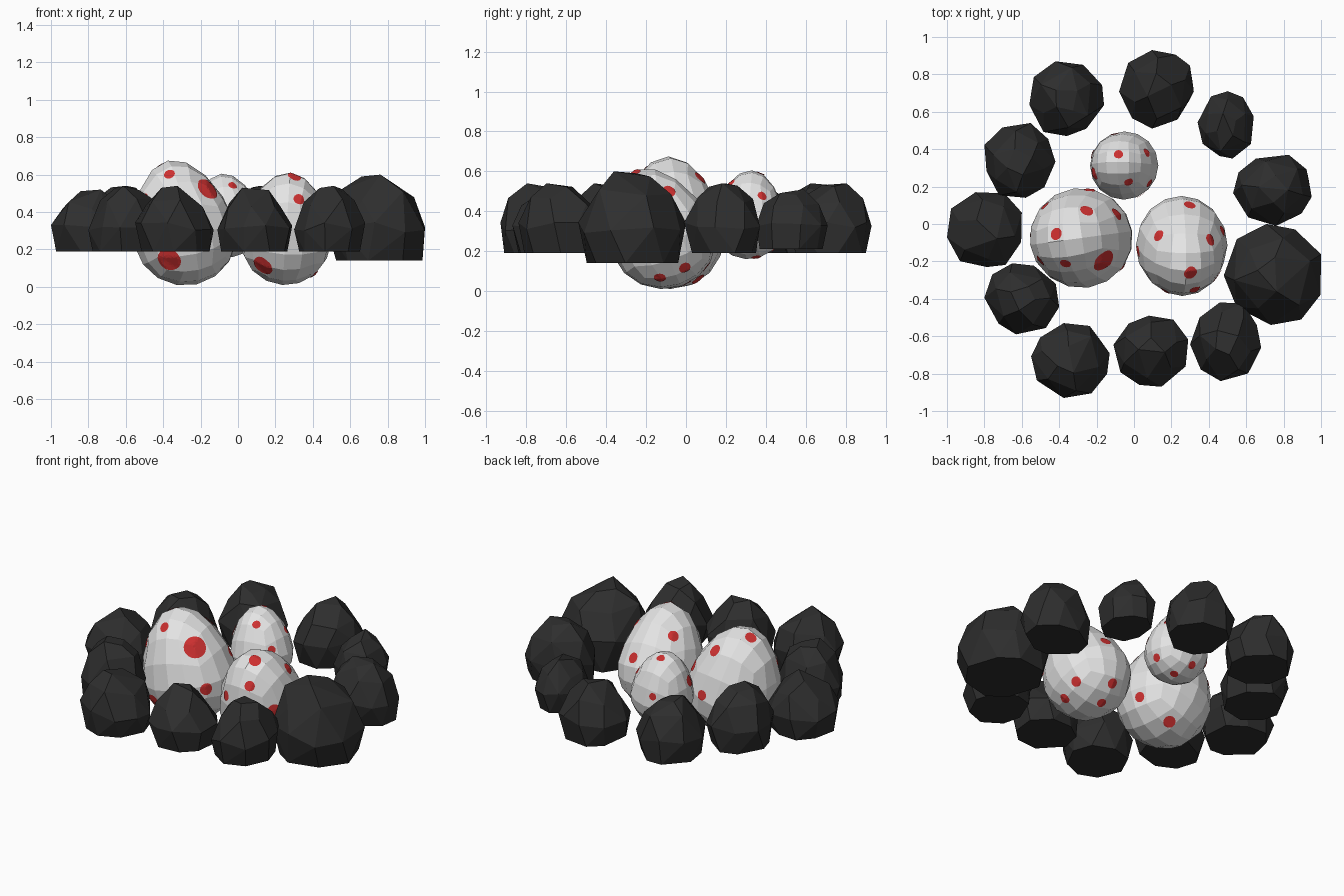
import bpy, bmesh, math, random
from mathutils import Vector, Euler
from mathutils.bvhtree import BVHTree

random.seed(11)
if "Cube" in bpy.data.objects:
    bpy.data.objects.remove(bpy.data.objects["Cube"], do_unlink=True)


def material(name, r, g, b):
    mat = bpy.data.materials.new(name)
    mat.use_nodes = True
    mat.diffuse_color = (r, g, b, 1)
    shader = mat.node_tree.nodes["Principled BSDF"]
    shader.inputs["Base Color"].default_value = (r, g, b, 1)
    shader.inputs["Roughness"].default_value = 0.8
    return mat


SHELL = material("shell white", 0.78, 0.78, 0.78)
RED = material("spot red", 0.62, 0.03, 0.03)
STONE = material("stone charcoal", 0.027, 0.027, 0.027)


def finish(bm, name, mat):
    mesh = bpy.data.meshes.new(name)
    bm.to_mesh(mesh)
    bm.free()
    mesh.materials.append(mat)
    obj = bpy.data.objects.new(name, mesh)
    bpy.context.collection.objects.link(obj)
    return obj


def fit(bm, low, high):
    """Stretch the mesh to fill the box between two corners."""
    for i in range(3):
        values = [v.co[i] for v in bm.verts]
        start, size = min(values), max(values) - min(values)
        for v in bm.verts:
            v.co[i] = low[i] + (v.co[i] - start) / size * (high[i] - low[i])


# Stones: faceted hulls with a flat base, widest a little above the ground
RINGS = ((0, 0.88, 8), (0.4, 1, 9), (0.78, 0.76, 6), (1, 0.36, 4))


def stone(name, x, y, half_x, half_y, bottom, top):
    bm = bmesh.new()
    for height, radius, count in RINGS:
        phase = random.uniform(0, math.tau)
        for i in range(count):
            a = phase + (i + random.uniform(-0.2, 0.2)) * math.tau / count
            r = radius * random.uniform(0.93, 1.05)
            z = height + (random.uniform(-0.07, 0.07) if height else 0)
            bm.verts.new((r * math.cos(a), r * math.sin(a), z))
    hull = bmesh.ops.convex_hull(bm, input=bm.verts)
    loose = {g for g in hull["geom_interior"] + hull["geom_unused"]
             if isinstance(g, bmesh.types.BMVert)}
    bmesh.ops.delete(bm, geom=list(loose), context="VERTS")
    bmesh.ops.dissolve_limit(bm, angle_limit=math.radians(11),
                             verts=bm.verts, edges=bm.edges)
    fit(bm, (x - half_x, y - half_y, bottom), (x + half_x, y + half_y, top))
    bmesh.ops.recalc_face_normals(bm, faces=bm.faces)
    finish(bm, name, STONE)


STONES = (
    (-0.36, 0.67, 0.2, 0.2, 0.19, 0.54),
    (0.12, 0.72, 0.2, 0.21, 0.19, 0.54),
    (0.49, 0.53, 0.15, 0.18, 0.21, 0.51),
    (0.74, 0.18, 0.21, 0.19, 0.19, 0.54),
    (0.74, -0.27, 0.26, 0.27, 0.14, 0.6),
    (0.49, -0.63, 0.19, 0.21, 0.19, 0.54),
    (0.09, -0.68, 0.2, 0.19, 0.19, 0.53),
    (-0.34, -0.73, 0.21, 0.2, 0.19, 0.54),
    (-0.6, -0.4, 0.2, 0.19, 0.19, 0.54),
    (-0.8, -0.03, 0.2, 0.2, 0.19, 0.52),
    (-0.61, 0.34, 0.19, 0.2, 0.19, 0.54),
)
for number, values in enumerate(STONES, 1):
    stone(f"stone_{number}", *values)


# Spots: thin round plates that follow the shell
def add_spot(bm, tree, center, azimuth, elevation, radius):
    a, e = math.radians(azimuth), math.radians(elevation)
    out = Vector((math.cos(a) * math.cos(e), math.sin(a) * math.cos(e), math.sin(e)))
    point, normal, _, _ = tree.ray_cast(center + out, -out)
    side = normal.orthogonal().normalized()
    up = normal.cross(side)

    def place(r, angle):
        p = point + (side * math.cos(angle) + up * math.sin(angle)) * r
        hit = tree.ray_cast(p + normal * 0.2, -normal)[0] or p
        return bm.verts.new(hit + normal * 0.004)

    sides, steps = 20, 4
    middle = place(0, 0)
    rings = [[place(radius * k / steps, i * math.tau / sides) for i in range(sides)]
             for k in range(1, steps + 1)]
    for i in range(sides):
        j = (i + 1) % sides
        bm.faces.new((middle, rings[0][i], rings[0][j]))
        for inner, outer in zip(rings, rings[1:]):
            bm.faces.new((inner[i], outer[i], outer[j], inner[j]))


# Eggs: rounded cubes with a narrower, longer upper half, leaning slightly
def egg(name, low, high, lean, spots):
    bm = bmesh.new()
    bmesh.ops.create_cube(bm, size=2)
    bmesh.ops.subdivide_edges(bm, edges=bm.edges, cuts=3, use_grid_fill=True)
    turn = Euler([math.radians(d) for d in lean]).to_matrix()
    for v in bm.verts:
        p = Vector([math.tan(c * math.pi / 4) for c in v.co]).normalized()
        taper = 1 - 0.13 * max(p.z, 0)
        p = Vector((p.x * taper, p.y * taper, p.z * (1.5 if p.z > 0 else 1)))
        v.co = turn @ p
    fit(bm, low, high)
    bmesh.ops.recalc_face_normals(bm, faces=bm.faces)
    tree = BVHTree.FromBMesh(bm)
    center = (Vector(low) + Vector(high)) / 2
    center.z = low[2] + (high[2] - low[2]) * 0.4
    finish(bm, name, SHELL)
    plates = bmesh.new()
    for spot in spots:
        add_spot(plates, tree, center, *spot)
    finish(plates, name + "_spots", RED)


egg("large_egg", (-0.555, -0.34, 0.01), (-0.01, 0.19, 0.675), (0, -13, 8), (
    (171, 70, 0.034), (79, 63, 0.036), (-45, 55, 0.064), (34, 33, 0.036),
    (80, 10, 0.03), (138, 23, 0.028), (209, 38, 0.032), (238, 64, 0.03),
    (248, -30, 0.065), (18, -20, 0.03), (63, -55, 0.036), (180, 0, 0.03),
    (-35, 5, 0.036)))
egg("medium_egg", (0.01, -0.385, 0.01), (0.5, 0.15, 0.61), (20, 4, 0), (
    (156, 62, 0.032), (12, 58, 0.033), (-72, 66, 0.036), (79, 31, 0.032),
    (20, 20, 0.03), (187, 15, 0.03), (250, 25, 0.03), (-73, 42, 0.03),
    (-40, 15, 0.04), (232, -35, 0.058), (-5, -50, 0.03), (33, -33, 0.03),
    (92, -30, 0.03), (95, -60, 0.028)))
egg("small_egg", (-0.235, 0.13, 0.16), (0.13, 0.495, 0.605), (-4, -8, 0), (
    (117, 75, 0.024), (-75, 66, 0.024), (30, 45, 0.024), (-35, 25, 0.024),
    (195, 32, 0.034), (107, 17, 0.022), (40, -70, 0.024), (5, -30, 0.024),
    (95, -45, 0.024), (160, -10, 0.024), (-60, 0, 0.024)))
